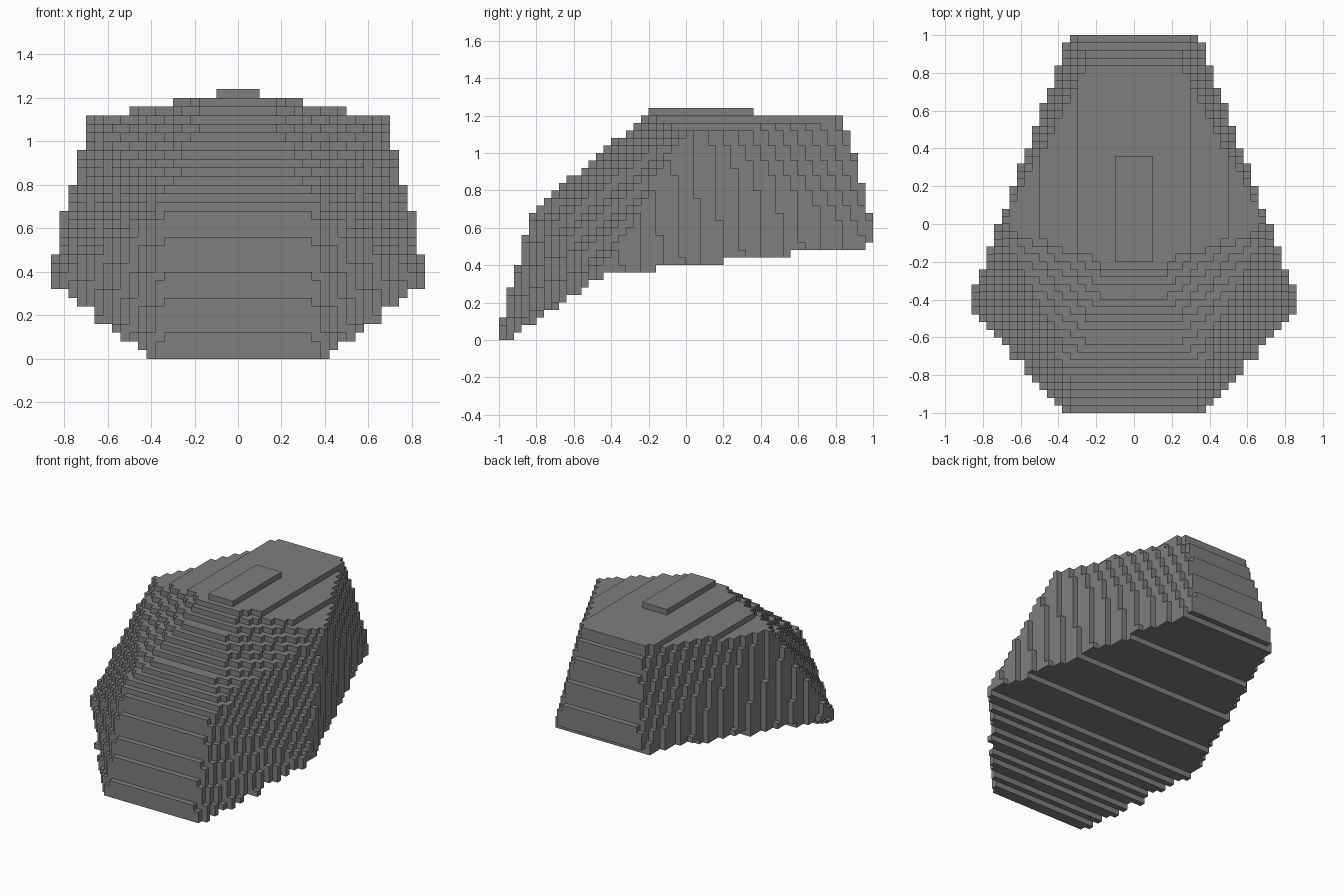
import bpy
import bmesh
from mathutils import Vector

if "Cube" in bpy.data.objects:
    bpy.data.objects.remove(bpy.data.objects["Cube"], do_unlink=True)

STEP = 0.04
NX, NY, NZ = 43, 50, 31
ORIGIN = Vector((-NX * STEP / 2, -NY * STEP / 2, 0))

# Corners of the faceted body, one half
corners = [
    (0.358, -1.02, -0.047),   # front lower lip
    (0.879, -0.44, 0.352),    # widest point
    (0.33, 1.027, 0.507),     # rear lower corner
    (0.335, -0.83, 0.69),     # nose crease
    (0.11, -0.19, 1.222),     # roof front
    (0.11, 0.31, 1.222),      # roof ridge end
    (0.69, 0.0, 1.105),       # roof side
    (0.25, 0.845, 1.19),      # roof rear
]


def hull_planes():
    """Outward planes of the mirrored convex body."""
    bm = bmesh.new()
    for x, y, z in corners:
        for side in (1, -1):
            bm.verts.new((x * side, y, z))
    bmesh.ops.convex_hull(bm, input=bm.verts)
    centre = Vector((0, 0, 0.7))
    planes = []
    for f in bm.faces:
        n = f.normal.copy()
        p = f.verts[0].co.copy()
        if n.dot(centre - p) > 0:
            n.negate()
        planes.append((n, n.dot(p)))
    bm.free()
    return planes


def underside(y):
    """Steep ramp at the nose, then a gentle rise to the rear."""
    ramp = 0.352 + 0.68 * (y + 0.44)
    floor = 0.352 + 0.106 * (y + 0.44)
    return min(ramp, floor)


def filled_cells():
    planes = hull_planes()
    cells = set()
    for i in range(NX):
        for j in range(NY):
            for k in range(NZ):
                c = ORIGIN + Vector((i + 0.5, j + 0.5, k + 0.5)) * STEP
                if c.z >= underside(c.y) and all(n.dot(c) <= d for n, d in planes):
                    cells.add((i, j, k))
    return cells


def block_mesh(cells):
    """Outer skin of the stacked blocks."""
    bm = bmesh.new()
    verts = {}

    def vert(key):
        if key not in verts:
            verts[key] = bm.verts.new(ORIGIN + Vector(key) * STEP)
        return verts[key]

    for cell in cells:
        for axis in range(3):
            u, v = (axis + 1) % 3, (axis + 2) % 3
            for side in (0, 1):
                near = list(cell)
                near[axis] += 2 * side - 1
                if tuple(near) in cells:
                    continue
                ring = []
                for du, dv in ((0, 0), (1, 0), (1, 1), (0, 1)):
                    key = list(cell)
                    key[axis] += side
                    key[u] += du
                    key[v] += dv
                    ring.append(vert(tuple(key)))
                bm.faces.new(ring if side else ring[::-1])
    mesh = bpy.data.meshes.new("stepped_body")
    bm.to_mesh(mesh)
    bm.free()
    return mesh


# Grey stone
grey = bpy.data.materials.new("plain_grey")
grey.use_nodes = True
colour = (0.21, 0.21, 0.21, 1)
grey.diffuse_color = colour
grey.node_tree.nodes["Principled BSDF"].inputs["Base Color"].default_value = colour

# Stepped body
body = bpy.data.objects.new("stepped_body", block_mesh(filled_cells()))
body.data.materials.append(grey)
bpy.context.collection.objects.link(body)
